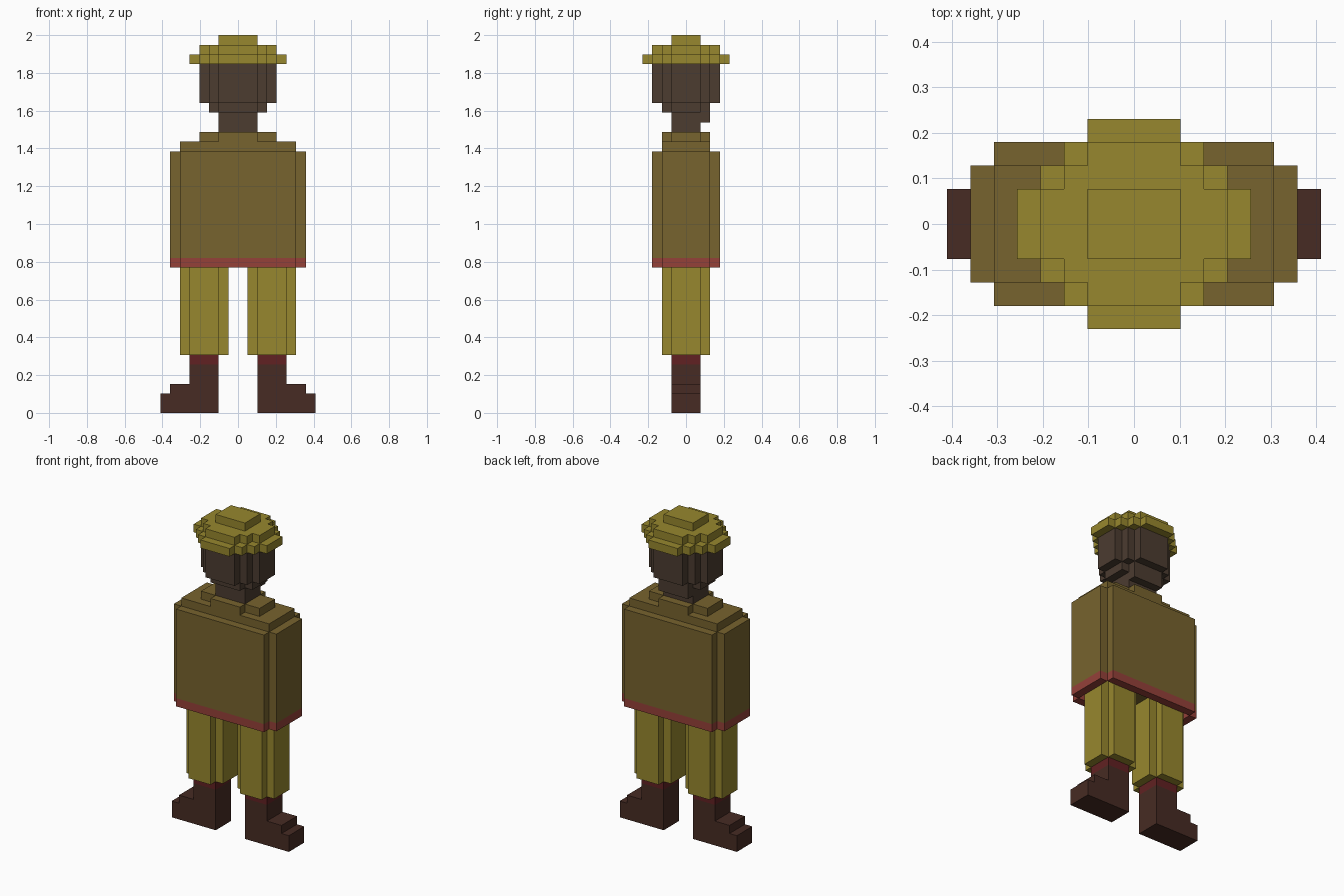
import bpy, bmesh

if "Cube" in bpy.data.objects:
    bpy.data.objects.remove(bpy.data.objects["Cube"])

U = 2 / 39  # one block of the grid


def mat(name, rgb):
    lin = [((c / 255 + 0.055) / 1.055) ** 2.4 for c in rgb]
    m = bpy.data.materials.new(name)
    m.diffuse_color = (*lin, 1)
    m.use_nodes = True
    m.node_tree.nodes["Principled BSDF"].inputs["Base Color"].default_value = m.diffuse_color
    return m


OLIVE = mat("olive cloth", (151, 135, 46))
BROWN = mat("brown jacket", (119, 99, 46))
SKIN = mat("dark skin", (76, 60, 48))
LEATHER = mat("boot leather", (71, 43, 35))
RED = mat("belt red", (149, 65, 57))
DARK_RED = mat("cuff dark red", (97, 33, 34))


def extrude(bm, pts, vec):
    """Closed prism from a polygon given in blocks."""
    f = bm.faces.new([bm.verts.new([c * U for c in p]) for p in pts])
    r = bmesh.ops.extrude_face_region(bm, geom=[f], use_keep_orig=True)
    vs = [g for g in r["geom"] if isinstance(g, bmesh.types.BMVert)]
    bmesh.ops.translate(bm, verts=vs, vec=[c * U for c in vec])


def stair(steps, z, cx=0, cy=0):
    """Stepped outline from half extents, widest x first."""
    q = []
    for i, (x, y) in enumerate(steps):
        if i:
            q.append((x, steps[i - 1][1]))
        q.append((x, y))
    m = [(-x, y) for x, y in reversed(q)]
    pts = q + m
    pts += [(-x, -y) for x, y in pts]
    return [(x + cx, y + cy, z) for x, y in pts]


def finish(name, bm, material):
    bmesh.ops.recalc_face_normals(bm, faces=bm.faces)
    me = bpy.data.meshes.new(name)
    bm.to_mesh(me)
    bm.free()
    me.materials.append(material)
    ob = bpy.data.objects.new(name, me)
    bpy.context.collection.objects.link(ob)
    return ob


def part(name, material, layers):
    """Stack of layers: (steps, z0, z1, cx, cy)."""
    bm = bmesh.new()
    for steps, z0, z1, cx, cy in layers:
        extrude(bm, stair(steps, z0, cx, cy), (0, 0, z1 - z0))
    return finish(name, bm, material)


HEAD = [(4, 1.5), (3, 2.5), (2, 3.5)]

for side, s in (("left", -1), ("right", 1)):
    # boot with the toe pointing outwards
    bm = bmesh.new()
    prof = [(2, 0), (8, 0), (8, 2), (7, 2), (7, 3), (5, 3), (5, 5), (2, 5)]
    extrude(bm, [(s * x, -1.5, z) for x, z in prof], (0, 3, 0))
    finish(side + "_boot", bm, LEATHER)
    # boot cuff and trouser leg
    part(side + "_boot_cuff", DARK_RED, [([(1.5, 1.5)], 5, 6, s * 3.5, 0)])
    part(side + "_trouser_leg", OLIVE,
         [([(2.5, 1.5), (1.5, 2.5)], 6, 16, s * 3.5, 0)])

# hem band, open underneath
part("jacket_hem", RED,
     [([(0.5, 2.5)], 15, 16, s * 6.5, 0) for s in (-1, 1)] +
     [([(6, 0.5)], 15, 16, 0, s * 3) for s in (-1, 1)])

# jacket body, shoulders and collar
part("jacket", BROWN, [
    ([(7, 2.5), (6, 3.5)], 16, 27, 0, 0),
    ([(6, 2.5)], 27, 28, 0, 0),
    ([(4, 1.5), (2, 2.5)], 28, 29, 0, 0)])

# neck, nape, jaw and head
part("head", SKIN, [
    ([(2, 1.5)], 29, 30, 0, 0),
    ([(2, 2)], 30, 31, 0, 0.5),
    ([(3, 1.5), (2, 2.5)], 31, 32, 0, 0),
    (HEAD, 32, 36, 0, 0)])

# hat brim, crown and top
part("hat", OLIVE, [
    ([(5, 1.5), (4, 2.5), (3, 3.5), (2, 4.5)], 36, 37, 0, 0),
    (HEAD, 37, 38, 0, 0),
    ([(2, 1.5)], 38, 39, 0, 0)])
